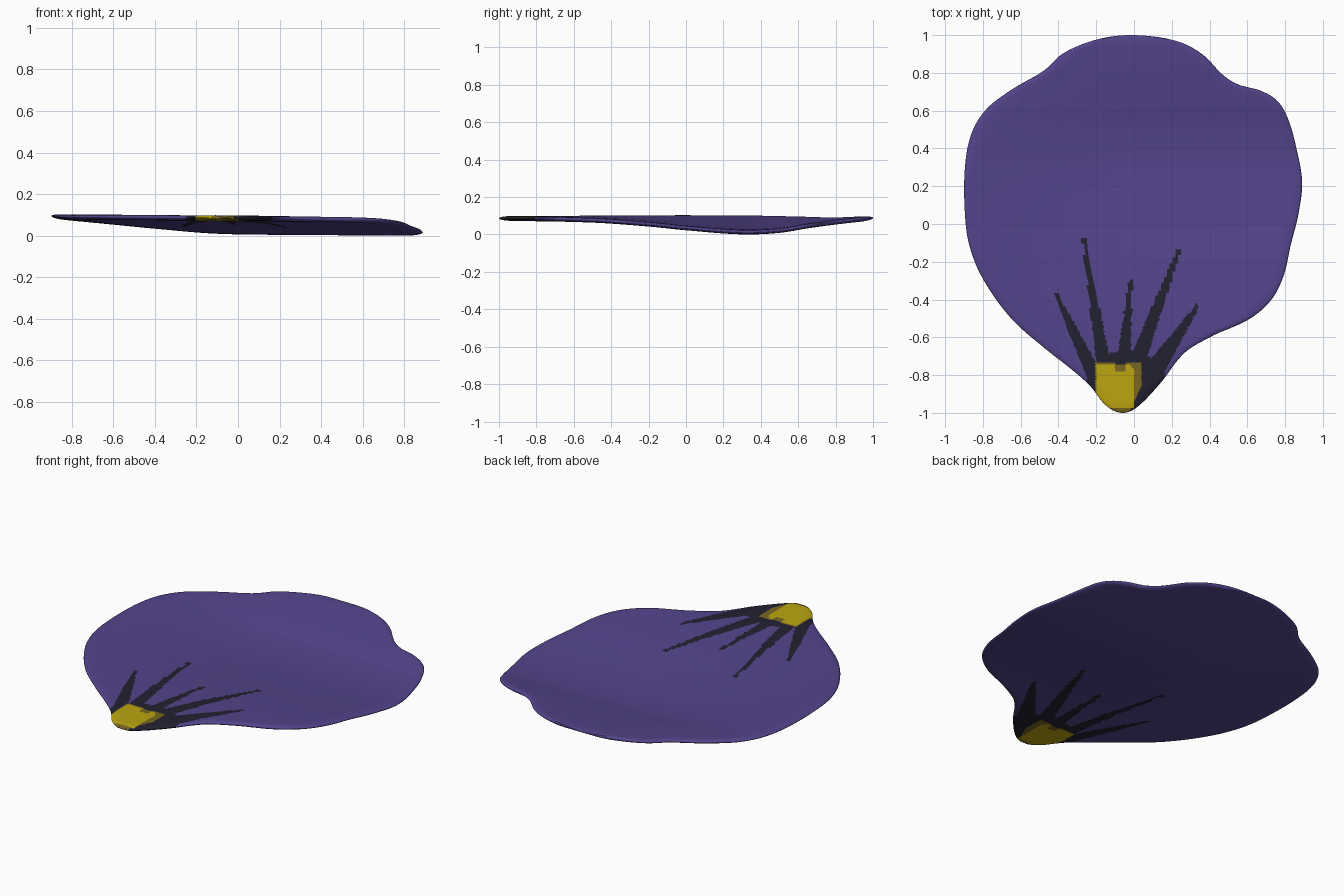
import bpy, bmesh, math

if "Cube" in bpy.data.objects:
    bpy.data.objects.remove(bpy.data.objects["Cube"])

ROWS, COLS = 210, 140
THICK = 0.025

# Half outlines of the petal as (y, x)
LEFT = [(-1, -.06), (-.95, -.16), (-.86, -.23), (-.77, -.33), (-.66, -.47), (-.5, -.65),
        (-.29, -.8), (-.12, -.87), (.05, -.895), (.3, -.895), (.48, -.86), (.61, -.78),
        (.71, -.65), (.81, -.48), (.9, -.38), (.97, -.22), (1, -.02)]
RIGHT = [(-1, -.06), (-.94, .05), (-.83, .15), (-.68, .27), (-.59, .42), (-.51, .6),
         (-.41, .72), (-.28, .79), (-.11, .83), (.05, .87), (.22, .89), (.4, .86),
         (.57, .81), (.66, .75), (.71, .66), (.735, .56), (.79, .47), (.9, .36),
         (.97, .22), (1, -.02)]
# Underside height along the length and across the width
LENGTHWISE = [(-1, .076), (-.5, .066), (-.2, .045), (0, .025), (.3, .003), (.5, .011),
              (.65, .035), (.8, .055), (1, .078)]
CROSSWISE = [(-.9, .085), (-.6, .055), (-.4, .035), (-.1, .010), (.3, .004), (.9, 0)]
# Dark veins: tip x, tip y, base x, base y, base half width
VEINS = [(-.42, -.36, -.21, -.80, .04), (-.265, -.07, -.165, -.72, .036),
         (-.018, -.30, -.055, -.72, .036), (.24, -.13, .02, -.72, .042),
         (.34, -.43, .09, -.80, .055)]


def smooth(table, v):
    """Cubic interpolation through a short table."""
    v = min(max(v, table[0][0]), table[-1][0])
    n = len(table)
    i = next((k for k in range(n - 1) if v <= table[k + 1][0]), n - 2)

    def slope(k):
        a, b = table[max(k - 1, 0)], table[min(k + 1, n - 1)]
        return (b[1] - a[1]) / (b[0] - a[0])
    (x0, y0), (x1, y1) = table[i], table[i + 1]
    h = x1 - x0
    t = (v - x0) / h
    return (y0 * (1 + 2 * t) * (1 - t) ** 2 + y1 * t * t * (3 - 2 * t)
            + h * t * (1 - t) * (slope(i) * (1 - t) - slope(i + 1) * t))


def by_angle(table):
    return [(math.acos(-y), x) for y, x in table]


def underside(x, y):
    f, g = smooth(LENGTHWISE, y) / .087, smooth(CROSSWISE, x) / .087
    return .087 * (1 - (1 - f) * (1 - g))


def in_vein(x, y):
    for tx, ty, bx, by, w in VEINS:
        dx, dy = bx - tx, by - ty
        L = math.hypot(dx, dy)
        t = ((x - tx) * dx + (y - ty) * dy) / L ** 2
        d = abs((x - tx) * dy - (y - ty) * dx) / L
        if 0 <= t <= 1.05 and d < .010 + (w - .010) * t:
            return True
    return False


def colour_index(x, y):
    notch = .04 if -.10 < x < -.045 else 0
    if -.2 < x < .0 and -.975 < y < -.745 - notch and x + y < -.77:
        return 1
    if -.205 < x < .04 and y < -.73 - notch / 3 and x - y * .45 < .425:
        return 2
    blob = ((x + .04) / .21) ** 2 + ((y + .84) / .17) ** 2 < 1
    return 3 if blob or in_vein(x, y) else 0


# Petal: an upper and a lower sheet meeting in a rounded rim
left, right = by_angle(LEFT), by_angle(RIGHT)
bm = bmesh.new()
sheets = []
for side in (1, -1):
    grid = []
    for r in range(ROWS + 1):
        a = math.pi * r / ROWS
        y = -math.cos(a)
        xl, xr = smooth(left, a), smooth(right, a)
        row = []
        for c in range(COLS + 1):
            u = -math.cos(math.pi * c / COLS) * .6 + (2 * c / COLS - 1) * .4
            x = xl + (xr - xl) * (u + 1) / 2
            edge = min((x - xl), (xr - x), 1 - abs(y)) / .07
            k = math.sqrt(max(0, 1 - (1 - min(edge, 1)) ** 2))
            z = underside(x, y) + THICK / 2 * (1 + side * k)
            row.append(bm.verts.new((x, y, z)))
        grid.append(row)
    for r in range(ROWS):
        for c in range(COLS):
            q = [grid[r][c], grid[r][c + 1], grid[r + 1][c + 1], grid[r + 1][c]]
            bm.faces.new(q if side > 0 else q[::-1])
bmesh.ops.remove_doubles(bm, verts=bm.verts, dist=1e-5)

# Rest on the ground
low = min(v.co.z for v in bm.verts)
for v in bm.verts:
    v.co.z -= low

# Painted throat and veins by position
for f in bm.faces:
    p = f.calc_center_median()
    f.material_index = colour_index(p.x, p.y)
    f.smooth = True
bmesh.ops.recalc_face_normals(bm, faces=bm.faces)

mesh = bpy.data.meshes.new("petal")
bm.to_mesh(mesh)
bm.free()
petal = bpy.data.objects.new("petal", mesh)
bpy.context.collection.objects.link(petal)
for name, rgb in (("violet", (.088, .058, .26)), ("yellow", (.50, .38, .005)),
                  ("olive", (.19, .135, .015)), ("dark_veins", (.016, .015, .030))):
    m = bpy.data.materials.new(name)
    m.diffuse_color = (*rgb, 1)
    m.use_nodes = True
    m.node_tree.nodes["Principled BSDF"].inputs["Base Color"].default_value = m.diffuse_color
    mesh.materials.append(m)
